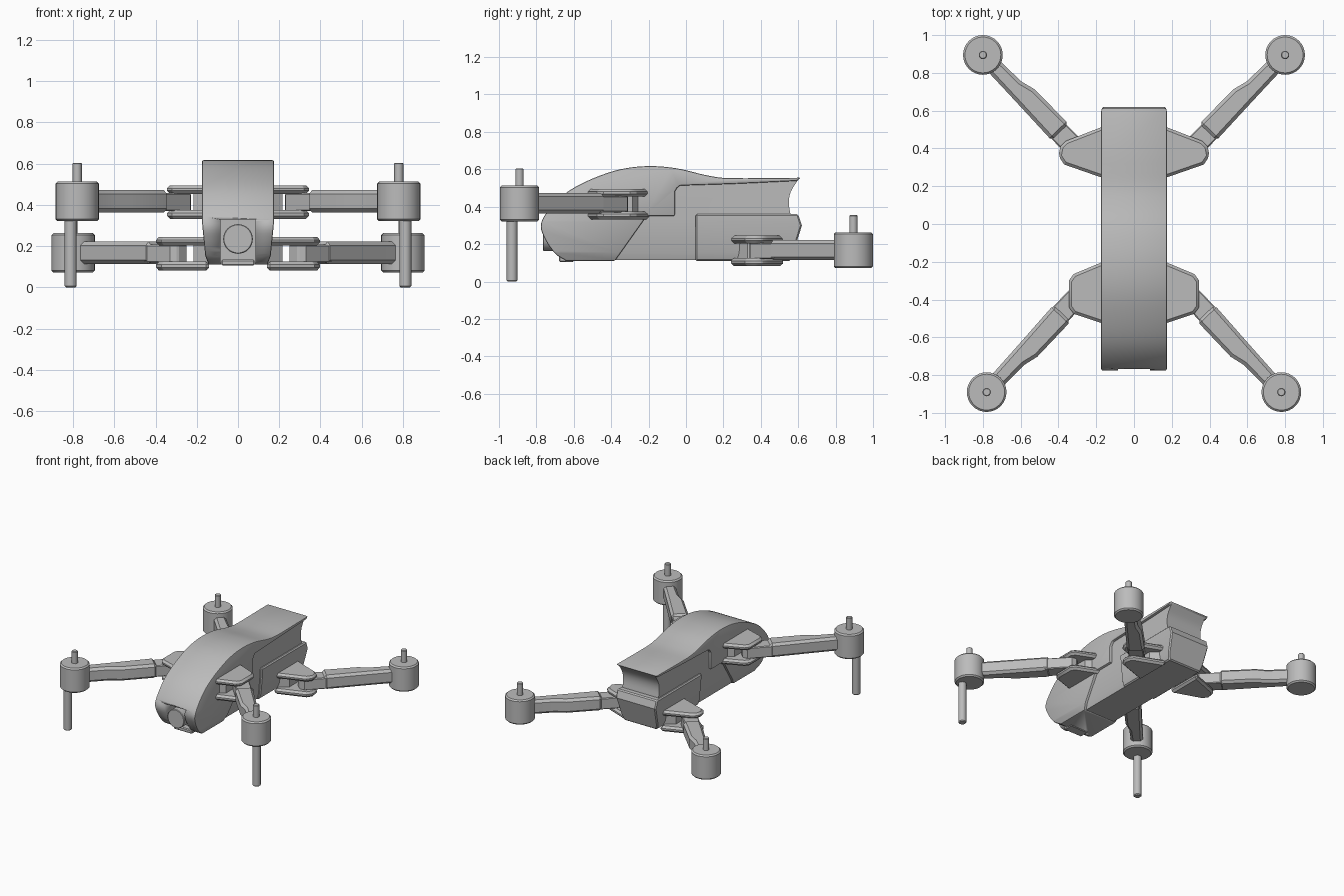
import bpy, bmesh, math
from mathutils import Vector

cube = bpy.data.objects.get("Cube")
if cube:
    bpy.data.objects.remove(cube, do_unlink=True)

grey = bpy.data.materials.new("body_grey")
grey.use_nodes = True
COLOUR = (0.5, 0.5, 0.5, 1)
grey.diffuse_color = COLOUR
grey.node_tree.nodes["Principled BSDF"].inputs["Base Color"].default_value = COLOUR


def finish(name, bm, bevel=0.0, segments=1, limit=40):
    """Turn a bmesh into a shaded object with optional bevelled edges."""
    bmesh.ops.recalc_face_normals(bm, faces=bm.faces)
    mesh = bpy.data.meshes.new(name)
    bm.to_mesh(mesh)
    bm.free()
    ob = bpy.data.objects.new(name, mesh)
    bpy.context.collection.objects.link(ob)
    mesh.materials.append(grey)
    bpy.ops.object.select_all(action='DESELECT')
    ob.select_set(True)
    bpy.context.view_layer.objects.active = ob
    if bevel:
        mod = ob.modifiers.new("edge_bevel", 'BEVEL')
        mod.width, mod.segments = bevel, segments
        mod.limit_method, mod.angle_limit = 'ANGLE', math.radians(limit)
        bpy.ops.object.modifier_apply(modifier=mod.name)
    bpy.ops.object.shade_smooth_by_angle(angle=math.radians(25))
    return ob


def prism_mesh(base, offset):
    bm = bmesh.new()
    face = bm.faces.new([bm.verts.new(p) for p in base])
    new = bmesh.ops.extrude_face_region(bm, geom=[face])["geom"]
    bmesh.ops.translate(bm, vec=offset, verts=[v for v in new if isinstance(v, bmesh.types.BMVert)])
    return bm


def plan_prism(name, outline, low, high, bevel=0.0):
    bm = prism_mesh([(x, y, low) for x, y in outline], (0, 0, high - low))
    return finish(name, bm, bevel)


def hull_prism(name, outline, half, bevel, segments=1):
    """Side profile across the width, narrowing towards the belly."""
    bm = prism_mesh([(-half, y, z) for y, z in outline], (2 * half, 0, 0))
    for level in (0.32, 0.155):
        geom = bm.verts[:] + bm.edges[:] + bm.faces[:]
        bmesh.ops.bisect_plane(bm, geom=geom, plane_co=(0, 0, level), plane_no=(0, 0, 1))
    for v in bm.verts:
        drop = max(0, 0.32 - v.co.z)
        v.co.x *= 1 - 0.55 * drop - 1.5 * max(0, 0.155 - v.co.z)
    return finish(name, bm, bevel, segments)


def cylinder(name, centre, radius, depth, bevel=0.0, axis='Z', sides=32):
    bm = bmesh.new()
    bmesh.ops.create_cone(bm, cap_ends=True, segments=sides, radius1=radius, radius2=radius, depth=depth)
    if axis == 'Y':
        for v in bm.verts:
            v.co = Vector((v.co.x, -v.co.z, v.co.y))
    bmesh.ops.translate(bm, vec=centre, verts=bm.verts)
    return finish(name, bm, bevel)


def box_outline(x, y0, y1):
    return [(-x, y0), (x, y0), (x, y1), (-x, y1)]


def curve(points, steps=5):
    """Smooth curve through the given points."""
    p = [Vector(q) for q in points]
    p = [2 * p[0] - p[1]] + p + [2 * p[-1] - p[-2]]
    out = []
    for a, b, c, d in zip(p, p[1:], p[2:], p[3:]):
        for i in range(steps):
            t = i / steps
            out.append(0.5 * (2 * b + (c - a) * t + (2 * a - 5 * b + 4 * c - d) * t * t
                              + (3 * b - a - 3 * c + d) * t ** 3))
    return [tuple(q) for q in out] + [tuple(points[-1])]


# Hull: shell with thin lid, recessed core and rear block
nose = curve([(-0.64, 0.11), (-0.7, 0.15), (-0.755, 0.23), (-0.775, 0.31), (-0.72, 0.4), (-0.63, 0.482),
              (-0.5, 0.55), (-0.35, 0.6), (-0.2, 0.617), (-0.05, 0.605), (0.1, 0.57), (0.2, 0.554),
              (0.32, 0.552)])
lid_edge = curve([(0.59, 0.538), (0.25, 0.522), (0, 0.514), (-0.04, 0.507), (-0.06, 0.48)], 3)
shell = hull_prism("top_shell", nose + [(0.615, 0.555)] + lid_edge
                   + [(-0.06, 0.35), (-0.21, 0.35), (-0.38, 0.11)], 0.175, 0.012, 2)
rear_hollow = curve([(0.6, 0.545), (0.56, 0.48), (0.55, 0.42), (0.56, 0.35)], 3)
core = hull_prism("inner_hull", [(-0.6, 0.115), (-0.6, 0.42), (-0.2, 0.55), (0.1, 0.545)] + rear_hollow
                  + [(0.54, 0.115)], 0.155, 0)
hull_prism("rear_block", [(0.05, 0.11), (0.05, 0.36), (0.6, 0.36), (0.62, 0.3), (0.56, 0.11)], 0.172, 0.008)

# Camera bay and lens
cutter = plan_prism("bay_cutter", box_outline(0.085, -0.9, -0.63), 0.05, 0.33)
cutter.hide_render = True
for part in (shell, core):
    bpy.context.view_layer.objects.active = part
    cut = part.modifiers.new("camera_bay", 'BOOLEAN')
    cut.operation, cut.solver, cut.object = 'DIFFERENCE', 'EXACT', cutter
    bpy.ops.object.modifier_apply(modifier=cut.name)
bpy.data.objects.remove(cutter, do_unlink=True)
cylinder("camera_lens", (0, -0.69, 0.235), 0.072, 0.15, 0.004, 'Y')
plan_prism("camera_base", box_outline(0.08, -0.68, -0.6), 0.105, 0.135, 0.006)


def arm_assembly(label, side, mount, root, motor, base, sign):
    """Clevis mount, folding arm and motor; base is the lowest mount height."""
    name = label + ("_left" if side > 0 else "_right")
    flip = lambda pts: [(x * side, y) for x, y in pts]

    # Clevis plates and web beside the hull
    plan_prism(name + "_mount_lower", flip(mount), base, base + 0.043, 0.015)
    plan_prism(name + "_mount_upper", flip(mount), base + 0.122, base + 0.163, 0.015)
    mid = sum(p[1] for p in mount) / len(mount)
    web = [(min(x, 0.225), mid + (y - mid) * 0.8) for x, y in mount]
    web = [(0.13, web[0][1]), (0.215, web[1][1]), (0.215, web[-2][1]), (0.13, web[-1][1])]
    plan_prism(name + "_mount_web", flip(web), base + 0.03, base + 0.135)

    # Arm outlined along the line from motor to root
    start, end = Vector(motor), Vector(root)
    along = (end - start).normalized()
    across = Vector((-along.y, along.x)) * sign
    length = (end - start).length

    def lay(pts):
        return flip([tuple(start + along * u + across * v) for u, v in pts])

    plan_prism(name + "_arm", lay([(0.04, 0.042), (0.24, 0.045), (0.32, 0.066), (0.58, 0.066),
                                   (0.58, -0.06), (0.3, -0.05), (0.04, -0.042)]),
               base + 0.032, base + 0.14, 0.018)
    plan_prism(name + "_arm_root", lay([(0.54, 0.055), (length - 0.03, 0.055), (length, 0.03),
                                        (length, -0.03), (length - 0.03, -0.055), (0.54, -0.055)]),
               base + 0.038, base + 0.125, 0.006)

    # Motor can and shaft
    x, y = motor[0] * side, motor[1]
    cylinder(name + "_motor", (x, y, base + 0.085), 0.105, 0.192, 0.01)
    cylinder(name + "_shaft", (x, y, base + 0.2), 0.022, 0.145, 0.004, sides=16)


front_mount = [(0.14, -0.19), (0.32, -0.265), (0.345, -0.3), (0.345, -0.44), (0.32, -0.475), (0.14, -0.535)]
rear_mount = [(0.14, 0.235), (0.37, 0.315), (0.4, 0.36), (0.39, 0.41), (0.36, 0.44), (0.14, 0.525)]
for side in (1, -1):
    arm_assembly("front", side, front_mount, (0.25, -0.33), (0.78, -0.89), 0.332, 1)
    arm_assembly("rear", side, rear_mount, (0.27, 0.36), (0.8, 0.895), 0.082, -1)
    # Landing leg below each front motor
    cylinder("landing_leg_" + ("left" if side > 0 else "right"), (0.812 * side, -0.93, 0.17),
             0.029, 0.34, 0.006, sides=16)
